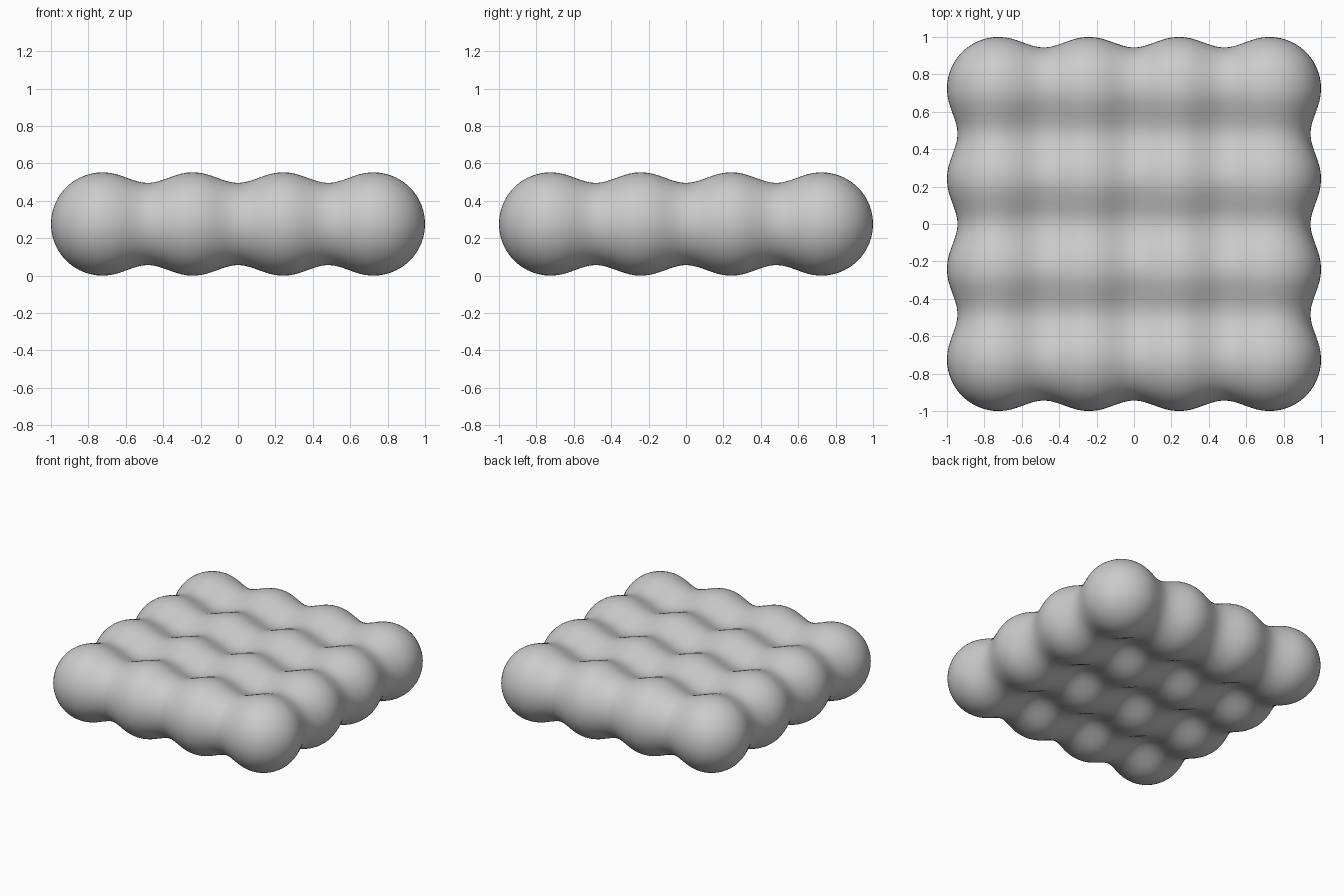
import bpy
import bmesh
from math import floor
from mathutils import Vector

cube = bpy.data.objects.get("Cube")
if cube:
    bpy.data.objects.remove(cube, do_unlink=True)

RADIUS = 0.276     # ball radius, also the height of the centres
SPACING = 0.4827   # distance between neighbouring balls
BLEND = 0.2        # width of the soft joint between balls
COUNT = 4
FIRST = -SPACING * (COUNT - 1) / 2
HALF = Vector((0.96, 0.96, 0.24))
STEP = 0.03


def soft_min(a, b):
    h = max(BLEND - abs(a - b), 0) / BLEND
    return min(a, b) - h * h * BLEND / 4


def nearest_pair(v):
    i = min(max(floor((v - FIRST) / SPACING), 0), COUNT - 2)
    return FIRST + i * SPACING, FIRST + (i + 1) * SPACING


def distance(p):
    """Distance to the softly joined balls."""
    rows = []
    for y in nearest_pair(p.y):
        a, b = [(p - Vector((x, y, 0))).length - RADIUS for x in nearest_pair(p.x)]
        rows.append(soft_min(a, b))
    return soft_min(*rows)


def settle(p):
    """Move a point onto the surface along the slope of the distance."""
    e = 0.001
    for _ in range(6):
        d = distance(p)
        if abs(d) < 0.0002:
            break
        slope = Vector([(distance(p + a) - d) / e for a in
                        (Vector((e, 0, 0)), Vector((0, e, 0)), Vector((0, 0, e)))])
        p = p - slope * (d / max(slope.length_squared, 0.2))
    return p


# Finely cut slab
bm = bmesh.new()
bmesh.ops.create_cube(bm, size=2)
bmesh.ops.scale(bm, vec=HALF, verts=bm.verts)
for axis in range(3):
    normal = Vector((0, 0, 0))
    normal[axis] = 1
    for i in range(1, round(2 * HALF[axis] / STEP)):
        bmesh.ops.bisect_plane(bm, geom=bm.verts[:] + bm.edges[:] + bm.faces[:],
                               plane_co=normal * (i * STEP - HALF[axis]), plane_no=normal)

# Mould the slab into the joined balls
for v in bm.verts:
    v.co = settle(v.co.copy()) + Vector((0, 0, RADIUS))
for f in bm.faces:
    f.smooth = True
bmesh.ops.recalc_face_normals(bm, faces=bm.faces)

mesh = bpy.data.meshes.new("joined_balls")
bm.to_mesh(mesh)
bm.free()
body = bpy.data.objects.new("joined_balls", mesh)
bpy.context.collection.objects.link(body)

# Plain grey
grey = bpy.data.materials.new("light_grey")
grey.use_nodes = True
colour = (0.6, 0.6, 0.6, 1)
grey.diffuse_color = colour
grey.node_tree.nodes["Principled BSDF"].inputs["Base Color"].default_value = colour
mesh.materials.append(grey)
